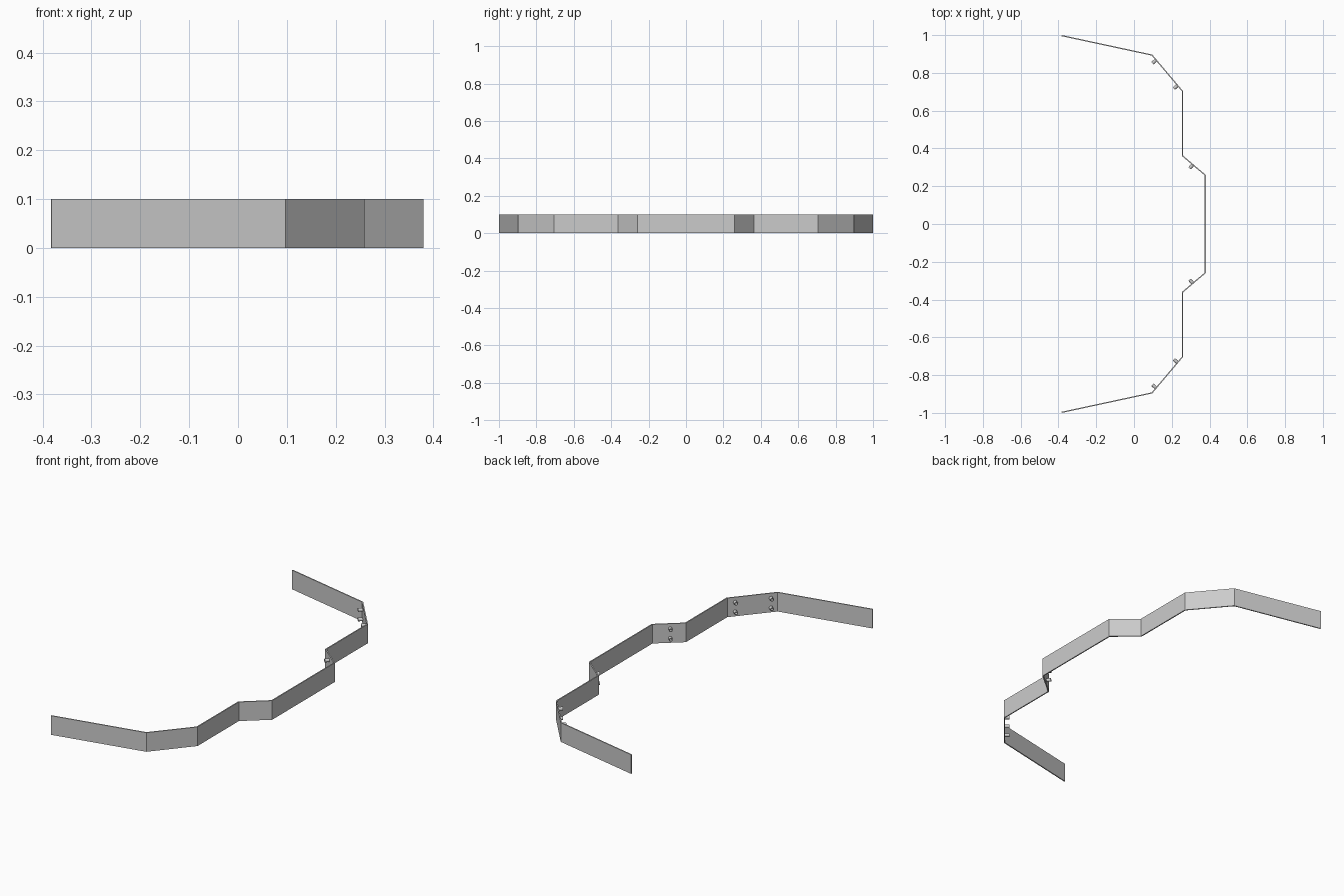
import bpy, bmesh
from mathutils import Vector, Matrix

if "Cube" in bpy.data.objects:
    bpy.data.objects.remove(bpy.data.objects["Cube"])

H, T = 0.1, 0.006
half = [(-0.382, 1.0), (0.097, 0.897), (0.259, 0.705), (0.259, 0.363), (0.38, 0.26)]
path = [Vector(p) for p in half] + [Vector((x, -y)) for x, y in reversed(half)]


def finish(bm, name):
    bmesh.ops.recalc_face_normals(bm, faces=bm.faces)
    me = bpy.data.meshes.new(name)
    bm.to_mesh(me)
    bm.free()
    ob = bpy.data.objects.new(name, me)
    bpy.context.collection.objects.link(ob)
    return ob


def inward(a, b):
    d = (b - a).normalized()
    return Vector((d.y, -d.x))


# folded strip: mitred inner offset of the path, extruded upwards
inner = []
for i, p in enumerate(path):
    n = [inward(path[j], path[j + 1]) for j in (i - 1, i) if 0 <= j < len(path) - 1]
    m = (n[0] + n[-1]).normalized()
    inner.append(p + m * T / m.dot(n[0]))
bm = bmesh.new()
rows = [[bm.verts.new((p.x, p.y, z)) for p in line]
        for line, z in ((path, 0), (path, H), (inner, H), (inner, 0))]
for k in range(4):
    a, b = rows[k], rows[(k + 1) % 4]
    for i in range(len(path) - 1):
        bm.faces.new((a[i], a[i + 1], b[i + 1], b[i]))
for i in (0, -1):
    bm.faces.new([r[i] for r in rows])
finish(bm, "folded_bumper_strip")


# hollow mounting bosses on the inner faces of the slanted panels
def boss(name, seg, t, z, ro=0.009, ri=0.0055, length=0.024, sides=16):
    a, b = path[seg], path[seg + 1]
    n = inward(a, b)
    base = a.lerp(b, t) + n * (T * 0.8)
    rot = Vector((n.x, n.y, 0)).to_track_quat('Z', 'Y').to_matrix().to_4x4()
    bm = bmesh.new()
    rings = []
    for r, h in ((ro, 0), (ro, length), (ri, length), (ri, 0)):
        c = bmesh.ops.create_circle(bm, segments=sides, radius=r,
                                    matrix=Matrix.Translation((0, 0, h)))
        rings.append(c["verts"])
    for k in range(4):
        p, q = rings[k], rings[(k + 1) % 4]
        for i in range(sides):
            j = (i + 1) % sides
            bm.faces.new((p[i], p[j], q[j], q[i]))
    bm.transform(Matrix.Translation((base.x, base.y, H * z)) @ rot)
    finish(bm, name)


last = len(path) - 2
for seg, t in ((1, 0.14), (1, 0.84), (3, 0.45)):
    for z in (0.25, 0.75):
        boss("mounting_boss_back", seg, t, z)
        boss("mounting_boss_front", last - seg, 1 - t, z)
